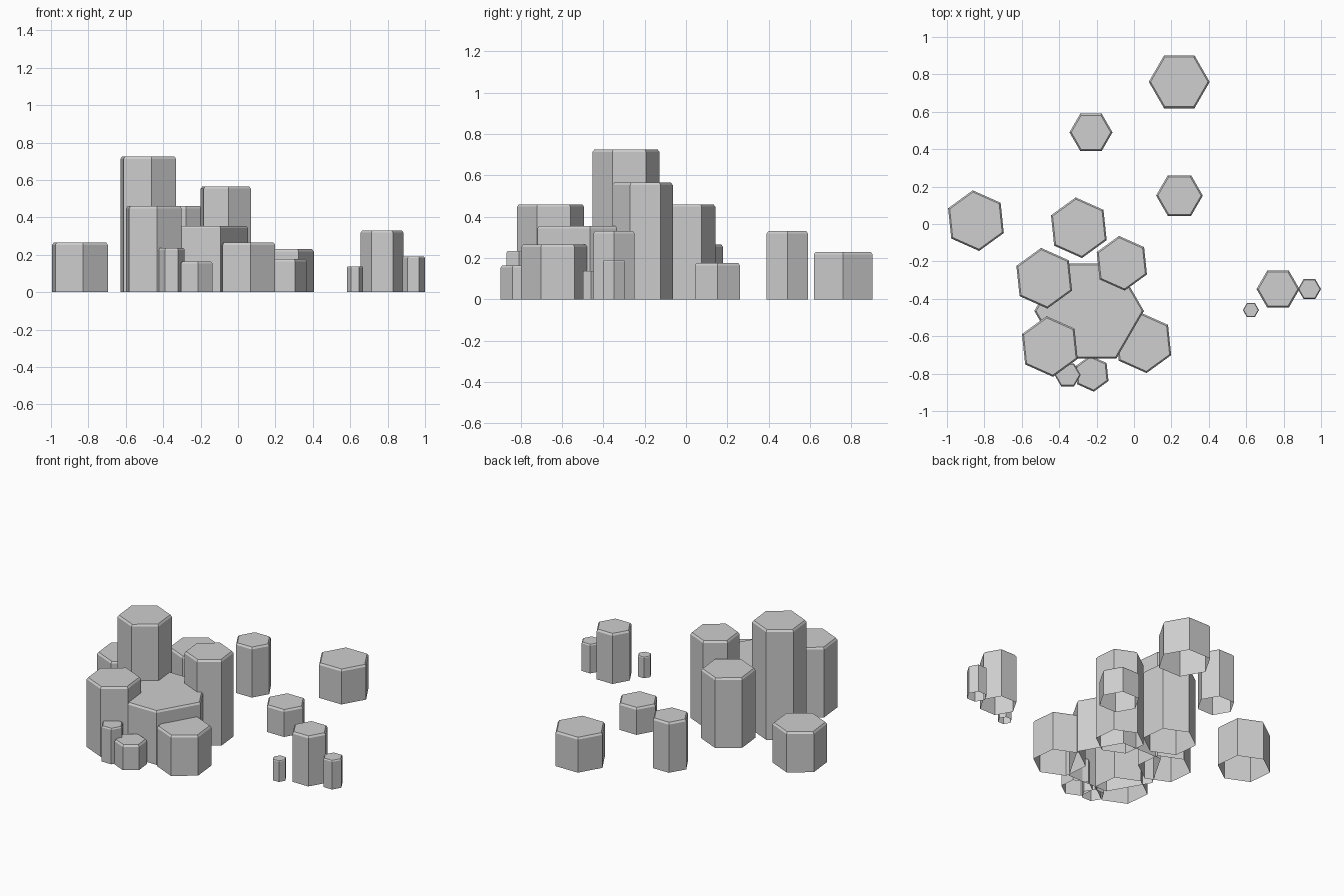
import bpy, bmesh
from math import cos, sin, radians, tau

if "Cube" in bpy.data.objects:
    bpy.data.objects.remove(bpy.data.objects["Cube"], do_unlink=True)

stone = bpy.data.materials.new("grey_stone")
stone.use_nodes = True
grey = (0.62, 0.62, 0.62, 1)
stone.diffuse_color = grey
stone.node_tree.nodes["Principled BSDF"].inputs["Base Color"].default_value = grey

TURNED = 36  # degrees of turn shared by the skewed columns


def column(name, x, y, radius, height, turn=0):
    """Six-sided stone column, chamfered around the top and open underneath."""
    bm = bmesh.new()
    chamfer = 0.012 * min(1, radius / 0.1)
    profile = [(radius, 0), (radius, height - chamfer),
               (radius - 0.8 * chamfer, height)]
    angles = [radians(turn) + tau * i / 6 for i in range(6)]
    rings = [[bm.verts.new((r * cos(a), r * sin(a), z)) for a in angles]
             for r, z in profile]
    for low, high in zip(rings, rings[1:]):
        for i in range(6):
            j = (i + 1) % 6
            bm.faces.new((low[i], low[j], high[j], high[i]))
    bm.faces.new(rings[-1])
    mesh = bpy.data.meshes.new(name)
    bm.to_mesh(mesh)
    bm.free()
    mesh.materials.append(stone)
    obj = bpy.data.objects.new(name, mesh)
    obj.location = (x, y, 0)
    bpy.context.collection.objects.link(obj)


# Main cluster around the broad middle column
column("broad_column", -0.24, -0.465, 0.293, 0.355)
column("tallest_column", -0.48, -0.29, 0.163, 0.725, TURNED)
column("tall_column", -0.065, -0.21, 0.147, 0.565, TURNED)
column("cluster_back_column", -0.295, -0.02, 0.163, 0.46, TURNED)
column("cluster_front_column", -0.45, -0.655, 0.163, 0.46, TURNED)
column("cluster_side_column", 0.05, -0.635, 0.163, 0.265, TURNED)
column("small_front_column", -0.225, -0.80, 0.097, 0.165, TURNED)
column("slim_front_column", -0.355, -0.807, 0.07, 0.235)

# Columns standing apart
column("far_right_column", -0.845, 0.018, 0.163, 0.265, TURNED)
column("back_wide_column", 0.242, 0.76, 0.163, 0.23)
column("back_column", -0.23, 0.49, 0.115, 0.33)
column("low_column", 0.243, 0.152, 0.125, 0.177)

# Group of three on the left
column("left_tall_column", 0.77, -0.348, 0.115, 0.33)
column("left_short_column", 0.938, -0.348, 0.062, 0.19)
column("left_tiny_column", 0.625, -0.46, 0.043, 0.138)
